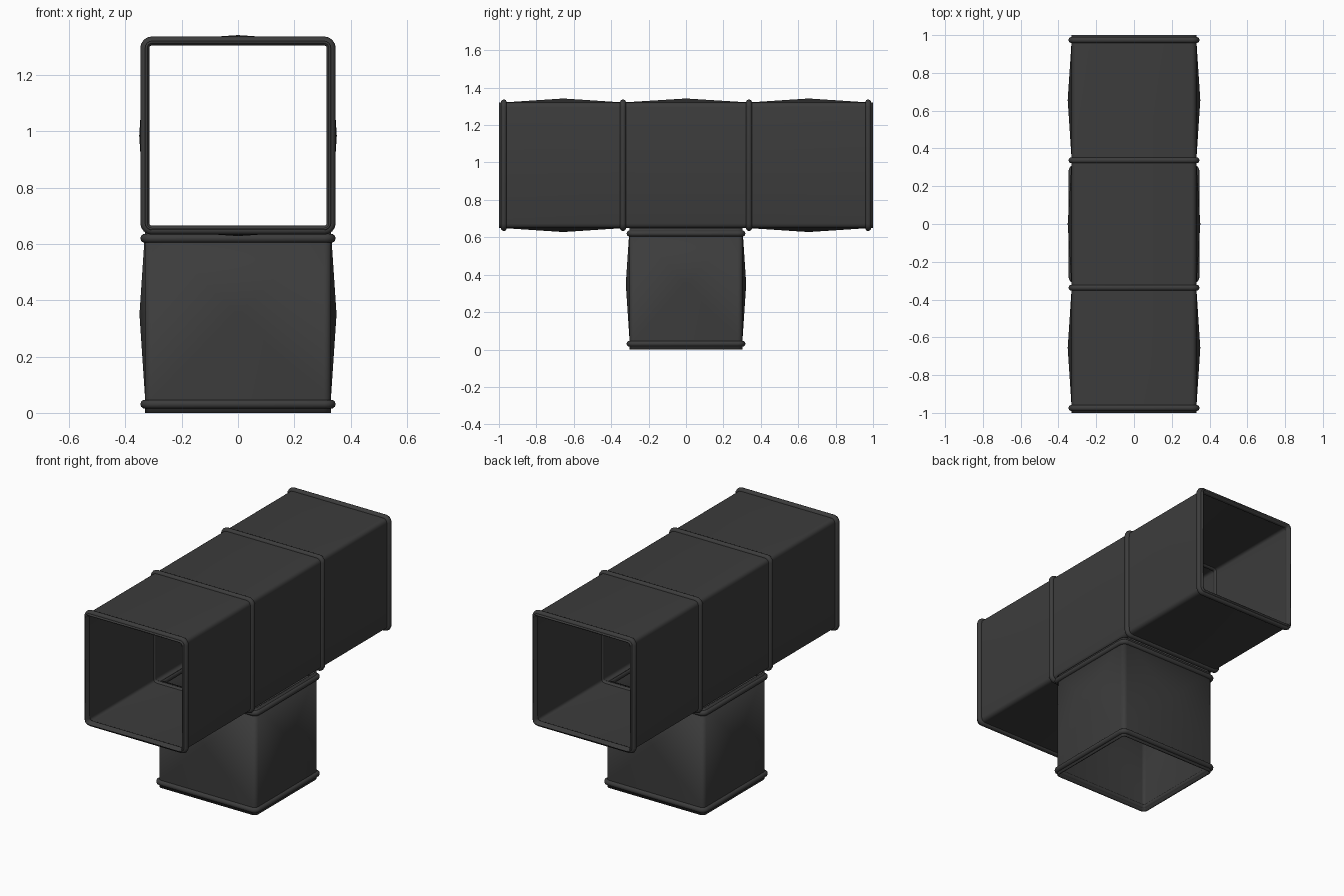
import bpy, bmesh, math
from mathutils import Matrix

if "Cube" in bpy.data.objects:
    bpy.data.objects.remove(bpy.data.objects["Cube"])

R, SEG = 0.025, 4          # corner radius and corner segments
CZ = 0.985                 # height of the main duct axis
TO_Y = Matrix.Translation((0, 0, CZ)) @ Matrix.Rotation(-math.pi / 2, 4, 'X')

mat = bpy.data.materials.new("dark_sheet_metal")
mat.diffuse_color = (0.045, 0.045, 0.045, 1)
mat.use_nodes = True
mat.node_tree.nodes["Principled BSDF"].inputs["Base Color"].default_value = mat.diffuse_color


def rounded_rect(hx, hy):
    pts = []
    for k, (sx, sy) in enumerate(((1, 1), (-1, 1), (-1, -1), (1, -1))):
        for j in range(SEG + 1):
            a = math.pi / 2 * (k + j / SEG)
            pts.append((sx * (hx - R) + R * math.cos(a),
                        sy * (hy - R) + R * math.sin(a)))
    return pts


def duct(name, hx, hy, stations, bulged, matrix, bulge, open_bay=None):
    """Open rectangular tube along local z; bulged bays get pyramid panels."""
    bm = bmesh.new()
    prof = rounded_rect(hx, hy)
    n = len(prof)
    loops = [[bm.verts.new((x, y, z)) for x, y in prof] for z in stations]
    panels, hole = [], None
    for b in range(len(stations) - 1):
        lo, hi = loops[b], loops[b + 1]
        for i in range(n):
            j = (i + 1) % n
            f = bm.faces.new((lo[i], lo[j], hi[j], hi[i]))
            if b == open_bay and i == SEG:
                hole = f
            elif b in bulged and i % (SEG + 1) == SEG:
                panels.append(f)
    bm.normal_update()
    bmesh.ops.poke(bm, faces=panels, offset=bulge)
    if hole:                       # opening into the branch
        bmesh.ops.inset_region(bm, faces=[hole], thickness=0.035)
        for v in hole.verts:
            v.co.x = math.copysign(hx - R - 0.003, v.co.x)
        bmesh.ops.delete(bm, geom=[hole], context='FACES')
    me = bpy.data.meshes.new(name)
    bm.to_mesh(me)
    bm.free()
    me.materials.append(mat)
    ob = bpy.data.objects.new(name, me)
    bpy.context.collection.objects.link(ob)
    ob.matrix_world = matrix
    bpy.ops.object.select_all(action='DESELECT')
    ob.select_set(True)
    bpy.context.view_layer.objects.active = ob
    bpy.ops.object.shade_smooth_by_angle(angle=math.radians(30))
    s = ob.modifiers.new("wall", 'SOLIDIFY')
    s.thickness, s.offset = 0.008, -1


def ring(name, hx, hy, z, matrix):
    """Round bead following the duct outline."""
    cu = bpy.data.curves.new(name, 'CURVE')
    cu.dimensions = '3D'
    cu.bevel_depth, cu.bevel_resolution = 0.016, 3
    prof = rounded_rect(hx, hy)
    sp = cu.splines.new('POLY')
    sp.points.add(len(prof) - 1)
    for p, (x, y) in zip(sp.points, prof):
        p.co = (x, y, z, 1)
    sp.use_cyclic_u = True
    cu.materials.append(mat)
    ob = bpy.data.objects.new(name, cu)
    bpy.context.collection.objects.link(ob)
    ob.matrix_world = matrix


# Main duct: three bays, middle one open below
duct("main_duct", 0.33, 0.336, (-1, -0.975, -0.337, 0.337, 0.975, 1),
     (1, 2, 3), TO_Y, 0.021, open_bay=2)
for i, y in enumerate((-0.974, -0.337, 0.337, 0.974)):
    ring(f"main_ring_{i + 1}", 0.331, 0.336, y, TO_Y)

# Downward branch
I = Matrix.Identity(4)
duct("branch_duct", 0.33, 0.302, (0, 0.05, 0.65), (1,), I, 0.02)
for i, z in enumerate((0.031, 0.62)):
    ring(f"branch_ring_{i + 1}", 0.331, 0.302, z, I)
